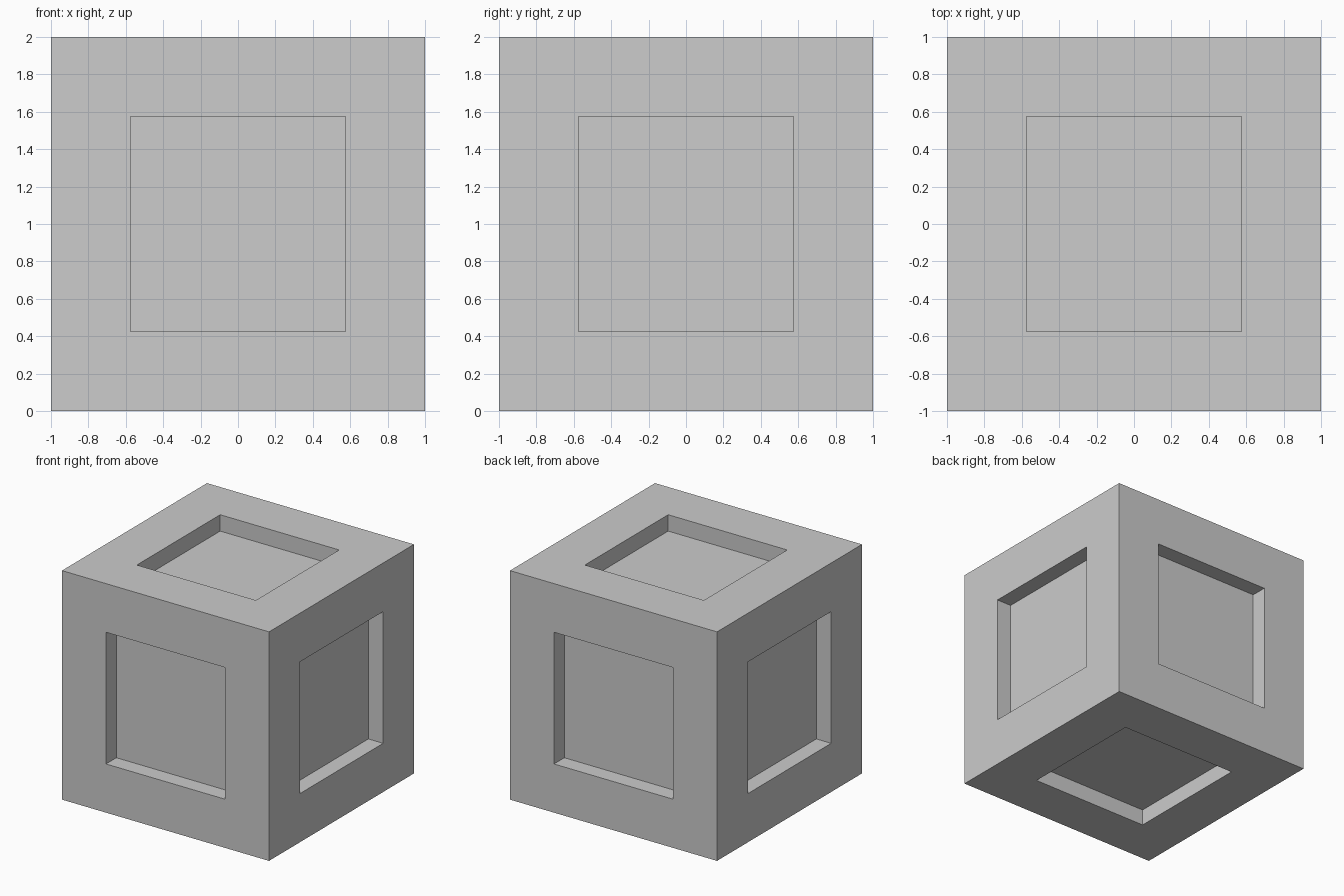
import bpy, bmesh

if "Cube" in bpy.data.objects:
    bpy.data.objects.remove(bpy.data.objects["Cube"])

SIZE = 2.0      # cube edge length
PANEL = 1.15    # recess edge length
DEPTH = 0.143   # recess depth

# Single plain grey
grey = bpy.data.materials.new("light_grey")
grey.diffuse_color = (0.604, 0.604, 0.604, 1.0)
grey.use_nodes = True
grey.node_tree.nodes["Principled BSDF"].inputs["Base Color"].default_value = grey.diffuse_color

# Cube with a square, straight-walled recess in every side
bm = bmesh.new()
bmesh.ops.create_cube(bm, size=SIZE)
bm.normal_update()
for face in list(bm.faces):
    normal = face.normal.copy()
    center = face.calc_center_median()
    # Square frame around the recess
    bmesh.ops.inset_individual(bm, faces=[face], thickness=(SIZE - PANEL) / 2,
                               use_even_offset=True)
    # Recess walls and floor
    floor = bmesh.ops.extrude_discrete_faces(bm, faces=[face])["faces"][0]
    bmesh.ops.translate(bm, verts=floor.verts, vec=-normal * DEPTH)
bmesh.ops.translate(bm, verts=bm.verts, vec=(0, 0, SIZE / 2))
bmesh.ops.recalc_face_normals(bm, faces=bm.faces)

mesh = bpy.data.meshes.new("recessed_cube")
bm.to_mesh(mesh)
bm.free()
mesh.materials.append(grey)
bpy.context.collection.objects.link(bpy.data.objects.new("recessed_cube", mesh))
